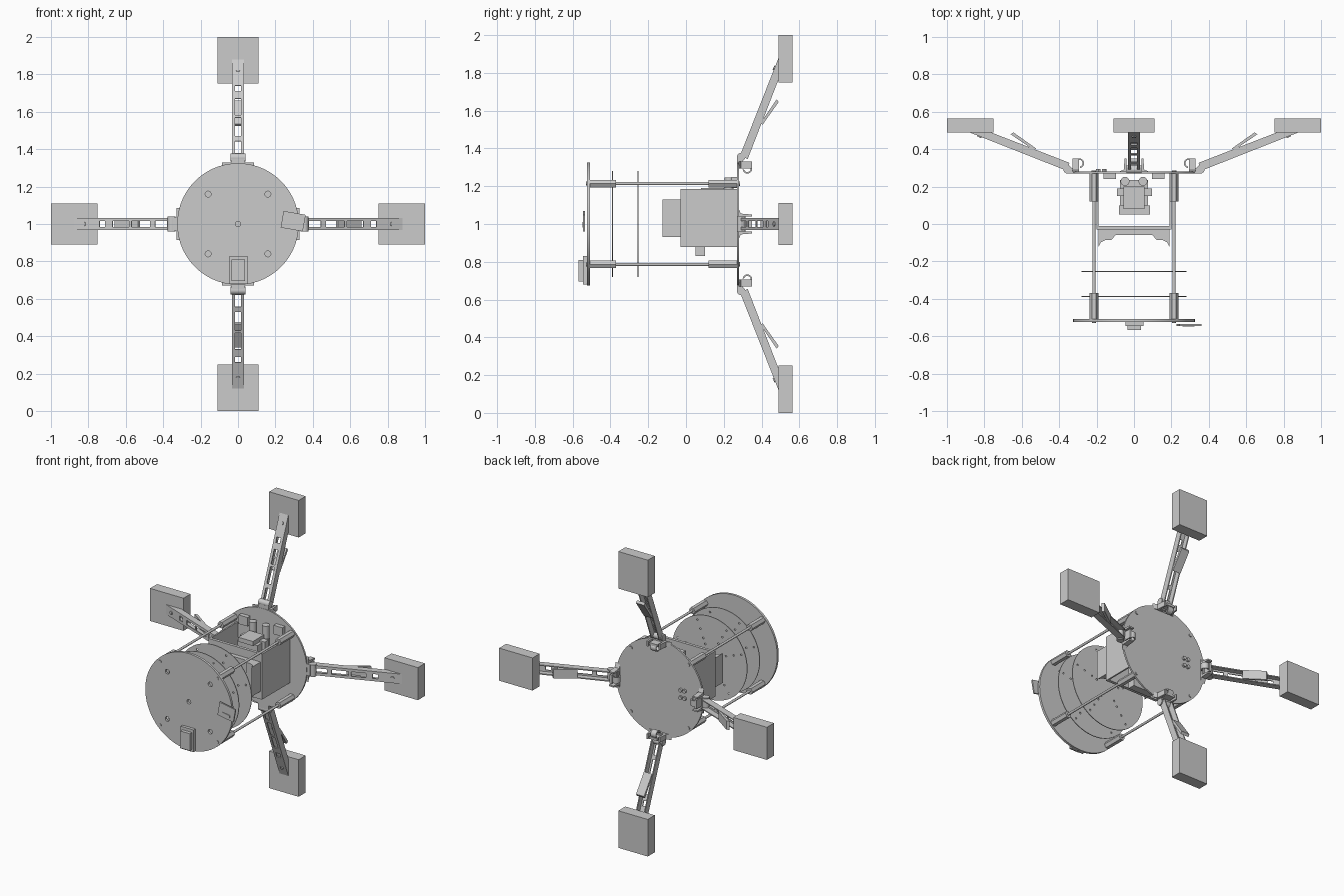
import bpy, bmesh, math
from mathutils import Matrix, Vector

if "Cube" in bpy.data.objects:
    bpy.data.objects.remove(bpy.data.objects["Cube"])

MID = Matrix.Translation((0, 0, 1))  # everything is laid out around the y axis at z = 1


def prism(name, pts, axis, lo, hi, m=MID):
    """Extrude a 2D outline along an axis (outline uses the other two axes in order)."""
    def place(a, b, c):
        return Vector({'x': (c, a, b), 'y': (a, c, b), 'z': (a, b, c)}[axis])
    bm = bmesh.new()
    low = [bm.verts.new(m @ place(a, b, lo)) for a, b in pts]
    high = [bm.verts.new(m @ place(a, b, hi)) for a, b in pts]
    bm.faces.new(low)
    bm.faces.new(high[::-1])
    n = len(pts)
    for i in range(n):
        j = (i + 1) % n
        bm.faces.new((low[i], low[j], high[j], high[i]))
    bmesh.ops.recalc_face_normals(bm, faces=bm.faces)
    me = bpy.data.meshes.new(name)
    bm.to_mesh(me)
    bm.free()
    ob = bpy.data.objects.new(name, me)
    bpy.context.collection.objects.link(ob)
    return ob


def box(name, x, y, z, m=MID):
    return prism(name, [(x[0], y[0]), (x[1], y[0]), (x[1], y[1]), (x[0], y[1])], 'z', z[0], z[1], m)


def circle(a, b, r, n=24):
    return [(a + r * math.cos(2 * math.pi * i / n), b + r * math.sin(2 * math.pi * i / n)) for i in range(n)]


def disc(name, r, y, thick, holes):
    """Round plate facing y, with round holes (x, z, radius)."""
    cu = bpy.data.curves.new(name, 'CURVE')
    cu.dimensions, cu.fill_mode, cu.extrude = '2D', 'BOTH', thick / 2
    for a, b, rad, n in [(0, 0, r, 72)] + [(*h, 12) for h in holes]:
        sp = cu.splines.new('POLY')
        sp.points.add(n - 1)
        for p, (px, pz) in zip(sp.points, circle(a, b, rad, n)):
            p.co = (px, pz, 0, 1)
        sp.use_cyclic_u = True
    tmp = bpy.data.objects.new(name + "_curve", cu)
    bpy.context.collection.objects.link(tmp)
    dg = bpy.context.evaluated_depsgraph_get()
    me = bpy.data.meshes.new_from_object(tmp.evaluated_get(dg))
    bpy.data.objects.remove(tmp)
    me.transform(Matrix.Translation((0, y, 1)) @ Matrix.Rotation(math.pi / 2, 4, 'X'))
    bm = bmesh.new()
    bm.from_mesh(me)
    bmesh.ops.remove_doubles(bm, verts=bm.verts, dist=1e-5)
    bmesh.ops.recalc_face_normals(bm, faces=bm.faces)
    bm.to_mesh(me)
    bm.free()
    bpy.context.collection.objects.link(bpy.data.objects.new(name, me))


CORNERS = [(sx, sz) for sx in (-1, 1) for sz in (-1, 1)]

# Round plates
bolt_holes = [(sx * .16, sz * .16, .016) for sx, sz in CORNERS]
disc("front_plate", .325, -.517, .016, bolt_holes + [(0, 0, .015)])
disc("rear_plate", .325, .275, .012, [])
small = [(rr * math.cos(k), rr * math.sin(k), .006) for rr in (.09, .13, .19, .25) for k in (.3, 1.2, 2.1, 2.8, 4.1, 5.3)]
disc("inner_plate_front", .28, -.388, .005, small)
disc("inner_plate_rear", .28, -.254, .005, small)

# Rods with hexagonal standoffs and end bolts
for sx, sz in CORNERS:
    x, z = sx * .214, sz * .214
    prism("rod", circle(x, z, .008, 16), 'y', -.51, .27)
    prism("front_standoff", circle(x, z, .023, 6), 'y', -.51, -.37)
    prism("rear_standoff", circle(x, z, .023, 6), 'y', .12, .27)
    prism("rear_bolt", circle(x, z, .012, 12), 'y', .28, .287)
    prism("front_bolt", circle(x, z, .010, 12), 'y', -.529, -.524)

# Open housing: side plates, front wall and hood
for s in (-1, 1):
    a, b = sorted((s * .19, s * .2))
    box("housing_side", (a, b), (-.03, .27), (-.122, .185))
box("housing_front", (-.2, .2), (-.03, -.01), (-.122, .185))
half = [(.19, -.03), (.19, -.125), (.178, -.098), (.15, -.085), (.12, -.085), (.10, -.06)]
prism("hood", half + [(-x, y) for x, y in reversed(half)], 'z', -.068, .13)

# Motor unit inside the housing
box("motor_body", (-.075, .075), (.1, .235), (-.1, .16))
box("motor_front", (-.08, .085), (.05, .1), (-.17, .12))
box("motor_flange", (-.09, .095), (.15, .19), (-.09, .17))
box("motor_top", (-.055, .055), (.08, .2), (.16, .19))
for s in (-1, 1):
    prism("motor_post", circle(s * .048, .228, .024, 16), 'z', .1, .245)
    box("rear_tab", (s * .13 - .033, s * .13 + .033), (.24, .27), (.19, .25))

# Boxes on the front plate
box("front_clip_base", (-.046, .05), (-.545, -.525), (-.32, -.17))
box("front_clip_body", (-.034, .038), (-.568, -.545), (-.305, -.19))
tilt = Matrix.Translation((.295, 0, 1.015)) @ Matrix.Rotation(math.radians(10), 4, 'Y')
box("front_card", (-.06, .06), (-.545, -.535), (-.045, .045), tilt)
box("front_card_strip", (-.03, .03), (-.549, -.545), (-.03, -.01), tilt)

# Small connectors on the rear plate
for x, z in ((-.16, .03), (-.16, -.02), (-.19, .03), (-.19, -.02)):
    prism("rear_connector", circle(x, z, .012, 12), 'y', .28, .295)

# Four folding arms with hinge, hook and pad
L = math.hypot(.205, .52)
dy, dz = .205 / L, .52 / L
incline = Matrix(((1, 0, 0, 0), (0, dy, dz, .285), (0, dz, -dy, .36), (0, 0, 0, 1)))
arc = [math.radians(-170 + 20 * i) for i in range(14)]
hook = [(.325 + r * math.cos(t), .293 + r * math.sin(t))
        for r, seq in ((.026, arc), (.018, arc[::-1])) for t in seq]
for k in range(4):
    m = MID @ Matrix.Rotation(k * math.pi / 2, 4, 'Y')
    # slotted channel
    for s in (-1, 1):
        a, b = sorted((s * .026, s * .033))
        prism("arm_side", [(.285, .36), (.49, .88), (.49, .765), (.327, .345)], 'x', a, b, m)
        a, b = sorted((s * .015, s * .033))
        box("arm_rail", (a, b), (0, L), (0, .007), m @ incline)
    for u0, u1 in ((0, .02), (.09, .118), (.225, .24), (.333, .376), (.41, L)):
        box("arm_bridge", (-.016, .016), (u0, u1), (0, .007), m @ incline)
    prism("arm_stop_bolt", circle(0, .5, .012, 12), 'z', -.006, .0, m @ incline)
    prism("arm_prop", [(.395, .535), (.405, .525), (.49, .645), (.48, .66)], 'x', -.03, .03, m)
    # hinge and hook
    prism("hinge_pin", circle(.292, .355, .022, 20), 'x', -.04, .04, m)
    prism("hinge_foot", [(-.085, .278), (.085, .278), (.055, .29), (.05, .35), (.04, .35), (.038, .295),
                         (-.038, .295), (-.04, .35), (-.05, .35), (-.055, .29)], 'z', .295, .33, m)
    box("hinge_block", (-.038, .038), (.27, .3), (.3, .35), m)
    box("hook_bar", (-.03, .03), (.29, .35), (.309, .325), m)
    prism("hook", hook, 'x', -.02, .02, m)
    # pad
    box("arm_pad", (-.11, .11), (.49, .565), (.75, 1.0), m)

# Smooth round parts, keep edges sharp
bpy.ops.object.select_all(action='SELECT')
bpy.context.view_layer.objects.active = bpy.data.objects["front_plate"]
bpy.ops.object.shade_smooth_by_angle(angle=math.radians(30))
